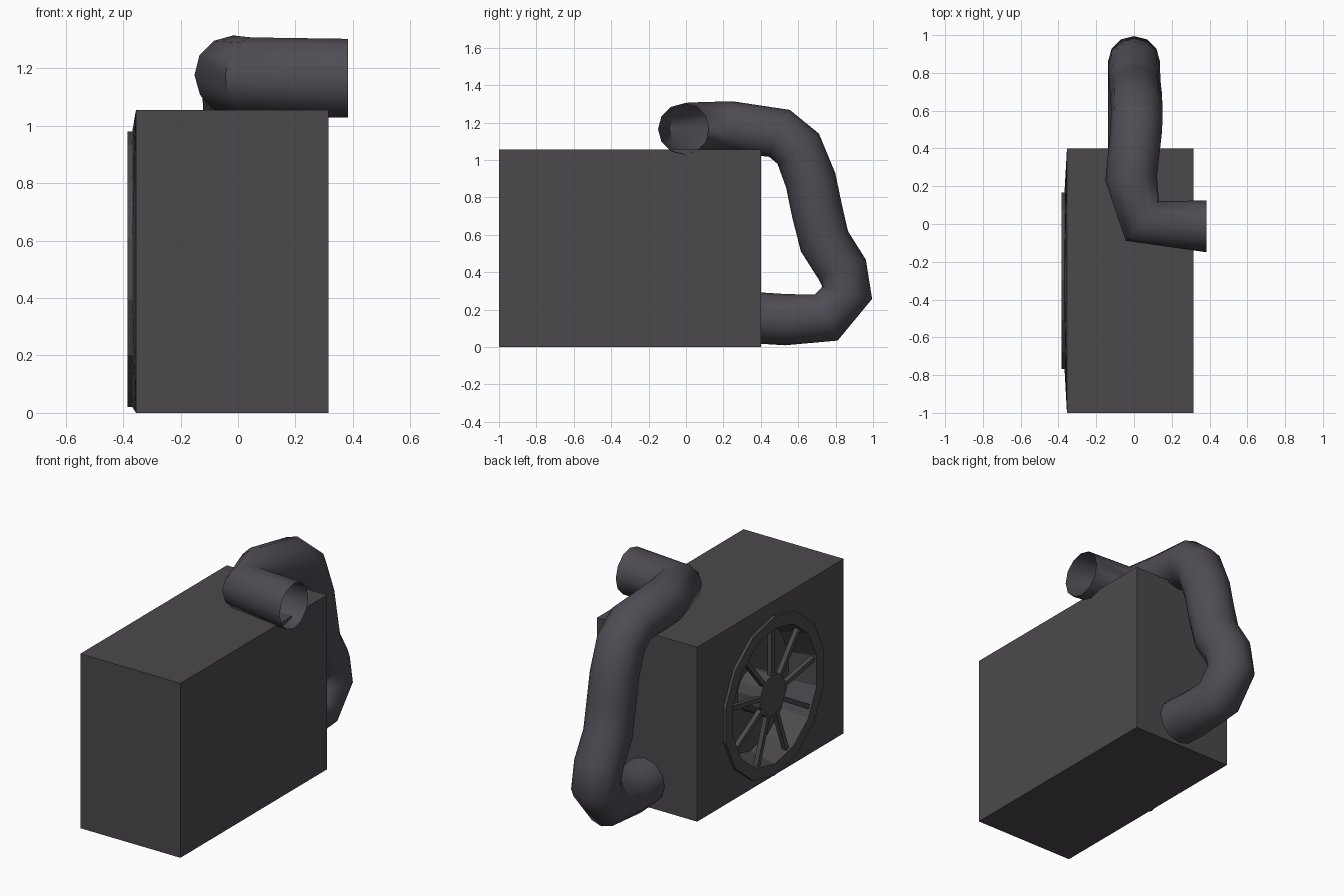
import bpy, bmesh, math
from mathutils import Vector

if "Cube" in bpy.data.objects:
    bpy.data.objects.remove(bpy.data.objects["Cube"])

SIDES = 14            # sides of the fan ring
CY, CZ = -0.3, 0.5    # fan centre on the -x side


def material(name, rgb):
    m = bpy.data.materials.new(name)
    m.diffuse_color = (*rgb, 1)
    m.use_nodes = True
    m.node_tree.nodes["Principled BSDF"].inputs["Base Color"].default_value = m.diffuse_color
    return m


casing_grey = material("casing_grey", (0.073, 0.066, 0.076))
hose_grey = material("hose_grey", (0.080, 0.072, 0.089))


def finish(bm, name, mat, smooth=None, recalc=True):
    if recalc:
        bmesh.ops.recalc_face_normals(bm, faces=bm.faces[:])
    me = bpy.data.meshes.new(name)
    bm.to_mesh(me)
    bm.free()
    me.materials.append(mat)
    ob = bpy.data.objects.new(name, me)
    bpy.context.collection.objects.link(ob)
    if smooth:
        bpy.context.view_layer.objects.active = ob
        ob.select_set(True)
        bpy.ops.object.shade_smooth_by_angle(angle=math.radians(smooth))
        ob.select_set(False)
    return ob


def fan_ring(bm, x, r, n=SIDES):
    """Ring of vertices around the fan axis, one vertex straight up."""
    out = []
    for i in range(n):
        a = math.pi / 2 + 2 * math.pi * i / n
        out.append(bm.verts.new((x, CY + r * math.cos(a), CZ + r * math.sin(a))))
    return out


def bridge(bm, a, b):
    n = len(a)
    for i in range(n):
        j = (i + 1) % n
        bm.faces.new((a[i], a[j], b[j], b[i]))


# Casing: box whose fan side bulges slightly towards the ring
bm = bmesh.new()
rect = [(0.4, 1.055), (-1, 1.055), (-1, 0), (0.4, 0)]
near = [bm.verts.new((-0.355, y, z)) for y, z in rect]
far = [bm.verts.new((0.315, y, z)) for y, z in rect]
bridge(bm, near, far)
bm.faces.new(far)
ring = fan_ring(bm, -0.368, 0.48)


def quadrant(i):
    a = math.pi / 2 + 2 * math.pi * (i + 0.5) / SIDES + 1e-4
    return int((a % (2 * math.pi)) / (math.pi / 2))


for i in range(SIDES):
    q, q_prev = quadrant(i), quadrant((i - 1) % SIDES)
    bm.faces.new((near[q], ring[i], ring[(i + 1) % SIDES]))
    if q != q_prev:
        bm.faces.new((near[q_prev], ring[i], near[q]))
# raised rim and recessed bowl
last = ring
for x, r in [(-0.385, 0.48), (-0.385, 0.41), (-0.22, 0.375)]:
    nxt = fan_ring(bm, x, r)
    bridge(bm, last, nxt)
    last = nxt
bm.faces.new(last)
finish(bm, "casing", casing_grey)

# Fan hub
bm = bmesh.new()
front, back = fan_ring(bm, -0.372, 0.125), fan_ring(bm, -0.21, 0.125)
bridge(bm, front, back)
bm.faces.new(front)
bm.faces.new(back)
finish(bm, "fan_hub", casing_grey)

# Nine spokes from hub to rim
bm = bmesh.new()
for k in range(9):
    a = math.pi / 2 + 2 * math.pi * k / 9
    d = Vector((0, math.cos(a), math.sin(a)))
    s = Vector((0, -math.sin(a), math.cos(a))) * 0.014
    ends = []
    for r in (0.11, 0.42):
        c = Vector((0, CY, CZ)) + d * r
        ends.append([bm.verts.new(c + s * e + Vector((x, 0, 0)))
                     for e, x in ((-1, -0.373), (1, -0.373), (1, -0.345), (-1, -0.345))])
    bridge(bm, *ends)
    bm.faces.new(ends[0])
    bm.faces.new(ends[1])
finish(bm, "fan_spokes", casing_grey)

# Hose: twelve-sided open tube along a bent path
path = [Vector(p) for p in [
    (0, 0.36, 0.157), (0, 0.53, 0.146), (0, 0.75, 0.157), (0, 0.862, 0.29),
    (0, 0.835, 0.415), (0.005, 0.74, 0.565), (0.01, 0.70, 0.73),
    (0.012, 0.667, 0.89), (0.015, 0.60, 1.06), (0.012, 0.50, 1.142),
    (-0.015, 0.24, 1.177), (0.044, 0.016, 1.17), (0.383, -0.0125, 1.165)]]
bm = bmesh.new()
N, R = 12, 0.137
side = Vector((1, 0, 0))
prev_t = None
last = None
for i, p in enumerate(path):
    t_in = (p - path[i - 1]).normalized() if i else None
    t_out = (path[i + 1] - p).normalized() if i < len(path) - 1 else None
    t = Vector((1, 0, 0)) if t_out is None else t_out if t_in is None else (t_in + t_out).normalized()
    if prev_t:
        side = prev_t.rotation_difference(t) @ side
    side = (side - t * side.dot(t)).normalized()
    up = t.cross(side)
    loop = [bm.verts.new(p + R * (math.cos(2 * math.pi * k / N) * side
                                  + math.sin(2 * math.pi * k / N) * up)) for k in range(N)]
    if last:
        bridge(bm, last, loop)
    last, prev_t = loop, t
finish(bm, "hose", hose_grey, smooth=60)
